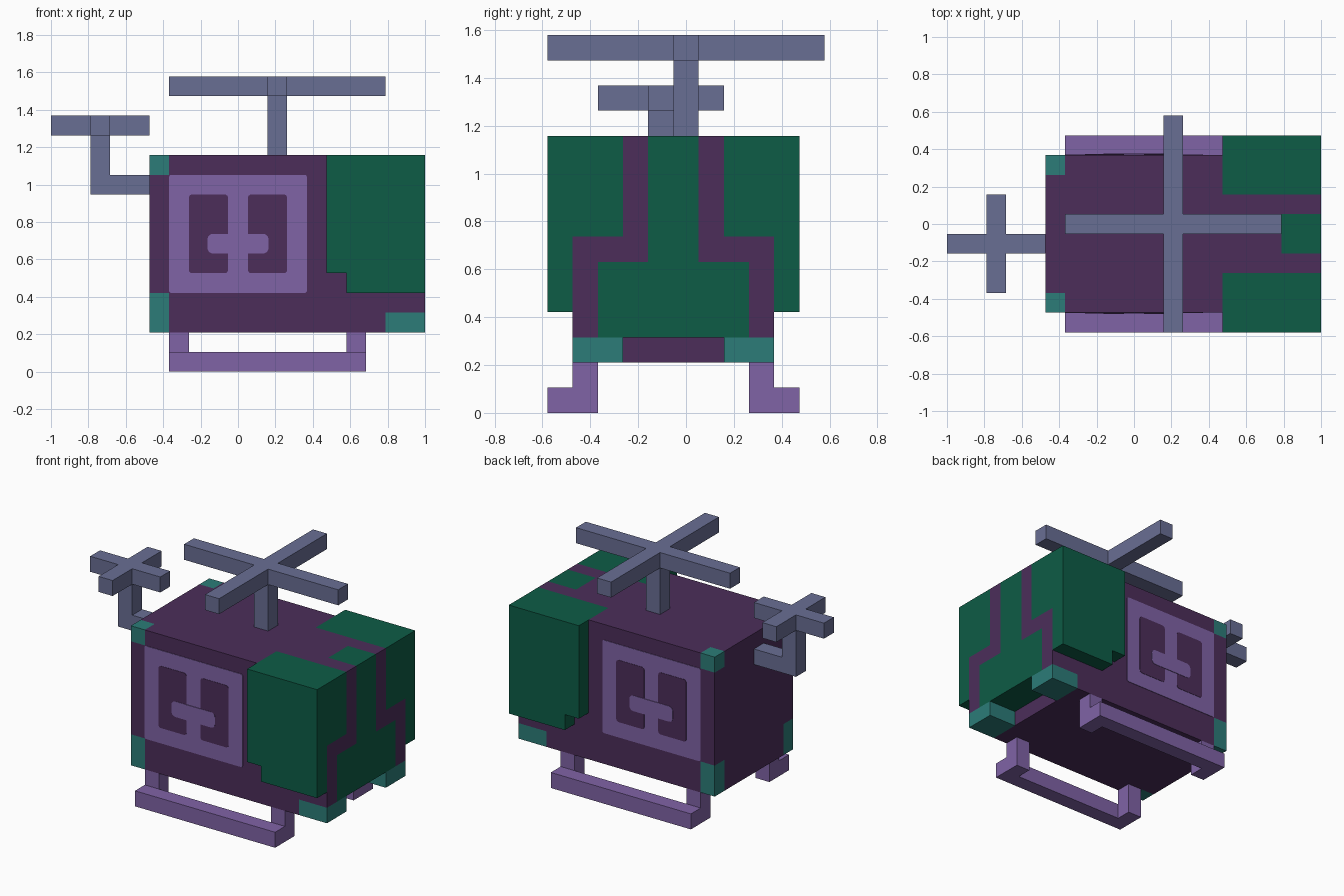
import bpy, bmesh, math

if "Cube" in bpy.data.objects:
    bpy.data.objects.remove(bpy.data.objects["Cube"], do_unlink=True)

U = 2 / 19   # one grid block; all part sizes below are in blocks


def material(name, rgb):
    m = bpy.data.materials.new(name)
    m.use_nodes = True
    m.diffuse_color = (*rgb, 1)
    bsdf = m.node_tree.nodes["Principled BSDF"]
    bsdf.inputs["Base Color"].default_value = (*rgb, 1)
    bsdf.inputs["Roughness"].default_value = 0.8
    return m


PLUM = material("dark_plum", (0.072, 0.027, 0.102))
GREEN = material("deep_green", (0.004, 0.107, 0.061))
LILAC = material("lilac", (0.216, 0.125, 0.381))
SLATE = material("slate_blue", (0.141, 0.156, 0.296))
TEAL = material("teal", (0.025, 0.202, 0.188))


def prism(name, mat, outline, axis, a, b):
    """Extrude a 2D outline along an axis from a to b."""
    def place(p, d):
        c = list(p)
        c.insert("xyz".index(axis), d)
        return (c[0] * U - 1, (c[1] - 5.5) * U, c[2] * U)

    bm = bmesh.new()
    low = [bm.verts.new(place(p, a)) for p in outline]
    high = [bm.verts.new(place(p, b)) for p in outline]
    bm.faces.new(low)
    bm.faces.new(high)
    n = len(low)
    for i in range(n):
        j = (i + 1) % n
        bm.faces.new((low[i], low[j], high[j], high[i]))
    bmesh.ops.recalc_face_normals(bm, faces=bm.faces)
    mesh = bpy.data.meshes.new(name)
    bm.to_mesh(mesh)
    bm.free()
    mesh.materials.append(mat)
    ob = bpy.data.objects.new(name, mesh)
    bpy.context.collection.objects.link(ob)
    return ob


def rect(x0, x1, y0, y1):
    return [(x0, y0), (x1, y0), (x1, y1), (x0, y1)]


def rounded(x0, x1, y0, y1, r, steps=4):
    pts = []
    corners = [(x1 - r, y1 - r), (x0 + r, y1 - r), (x0 + r, y0 + r), (x1 - r, y0 + r)]
    for k, (cx, cy) in enumerate(corners):
        for s in range(steps + 1):
            t = math.pi / 2 * (k + s / steps)
            pts.append((cx + r * math.cos(t), cy + r * math.sin(t)))
    return pts


def cross(cx, cy, x0, x1, y0, y1):
    """Plus-shaped outline with arms one block wide."""
    return [(x0, cy), (cx, cy), (cx, y0), (cx + 1, y0), (cx + 1, cy), (x1, cy),
            (x1, cy + 1), (cx + 1, cy + 1), (cx + 1, y1), (cx, y1), (cx, cy + 1), (x0, cy + 1)]


# Cabin body: tail wall notched at its corners, main hull, narrower nose core
prism("tail_wall", PLUM, [(2, 2), (8, 2), (8, 4), (9, 4), (9, 10), (8, 10), (8, 11),
                          (2, 11), (2, 10), (1, 10), (1, 4), (2, 4)], "x", 5, 6)
prism("hull", PLUM, rect(1, 9, 2, 11), "x", 6, 14)
prism("nose_core", PLUM, [(1, 2), (9, 2), (9, 7), (7, 7), (7, 11), (3, 11), (3, 7), (1, 7)],
      "x", 14, 17)

# Windscreen
prism("windscreen", GREEN, [(2, 3), (8, 3), (8, 6), (6, 6), (6, 11), (4, 11), (4, 6), (2, 6)],
      "x", 17, 19)

# Parts repeated on both sides of the cabin
for side, flip in (("right", False), ("left", True)):
    def my(y):
        return 10 - y if flip else y

    def yz(pts):
        return [(my(y), z) for y, z in pts]

    # Stepped nose frame
    prism(f"nose_frame_{side}", PLUM,
          yz([(1, 3), (2, 3), (2, 6), (4, 6), (4, 11), (3, 11), (3, 7), (1, 7)]), "x", 17, 19)

    # Side window: outer pane and the part wrapping over the roof and nose
    prism(f"side_pane_{side}", GREEN, [(14, 5), (15, 5), (15, 4), (19, 4), (19, 11), (14, 11)],
          "y", my(0), my(1))
    prism(f"corner_window_{side}", GREEN, yz(rect(1, 3, 7, 11)), "x", 14, 19)

    # Corner fittings
    prism(f"nose_bumper_{side}", TEAL, yz(rect(1, 3, 2, 3)), "x", 17, 19)
    prism(f"tail_corner_low_{side}", TEAL, yz(rect(1, 2, 2, 4)), "x", 5, 6)
    prism(f"tail_corner_high_{side}", TEAL, yz(rect(1, 2, 10, 11)), "x", 5, 6)

    # Painted side panel in thin layers
    prism(f"panel_{side}", LILAC, rounded(6, 13, 4, 10, 0.12), "y", my(1), my(0.97))
    for i, x in enumerate((7, 10)):
        prism(f"panel_inset_{side}_{i + 1}", PLUM, rounded(x, x + 2, 5, 9, 0.18),
              "y", my(1), my(0.95))
    prism(f"panel_bar_{side}", LILAC, rounded(7.95, 11.05, 6, 7, 0.28), "y", my(1), my(0.93))

    # Landing skid
    prism(f"skid_{side}", LILAC, rect(6, 16, 0, 1), "y", my(0), my(1))
    for end, x in (("rear", 6), ("front", 15)):
        prism(f"skid_leg_{end}_{side}", LILAC, yz(rect(1, 2, 0, 2)), "x", x, x + 1)

# Main rotor
prism("rotor_mast", SLATE, rect(11, 12, 5, 6), "z", 11, 14)
prism("main_rotor", SLATE, cross(11, 5, 6, 17, 0, 11), "z", 14, 15)

# Tail boom and tail rotor
prism("tail_boom", SLATE, [(2, 9), (5, 9), (5, 10), (3, 10), (3, 12), (2, 12)], "y", 4, 5)
prism("tail_rotor", SLATE, cross(2, 4, 0, 5, 2, 7), "z", 12, 13)
